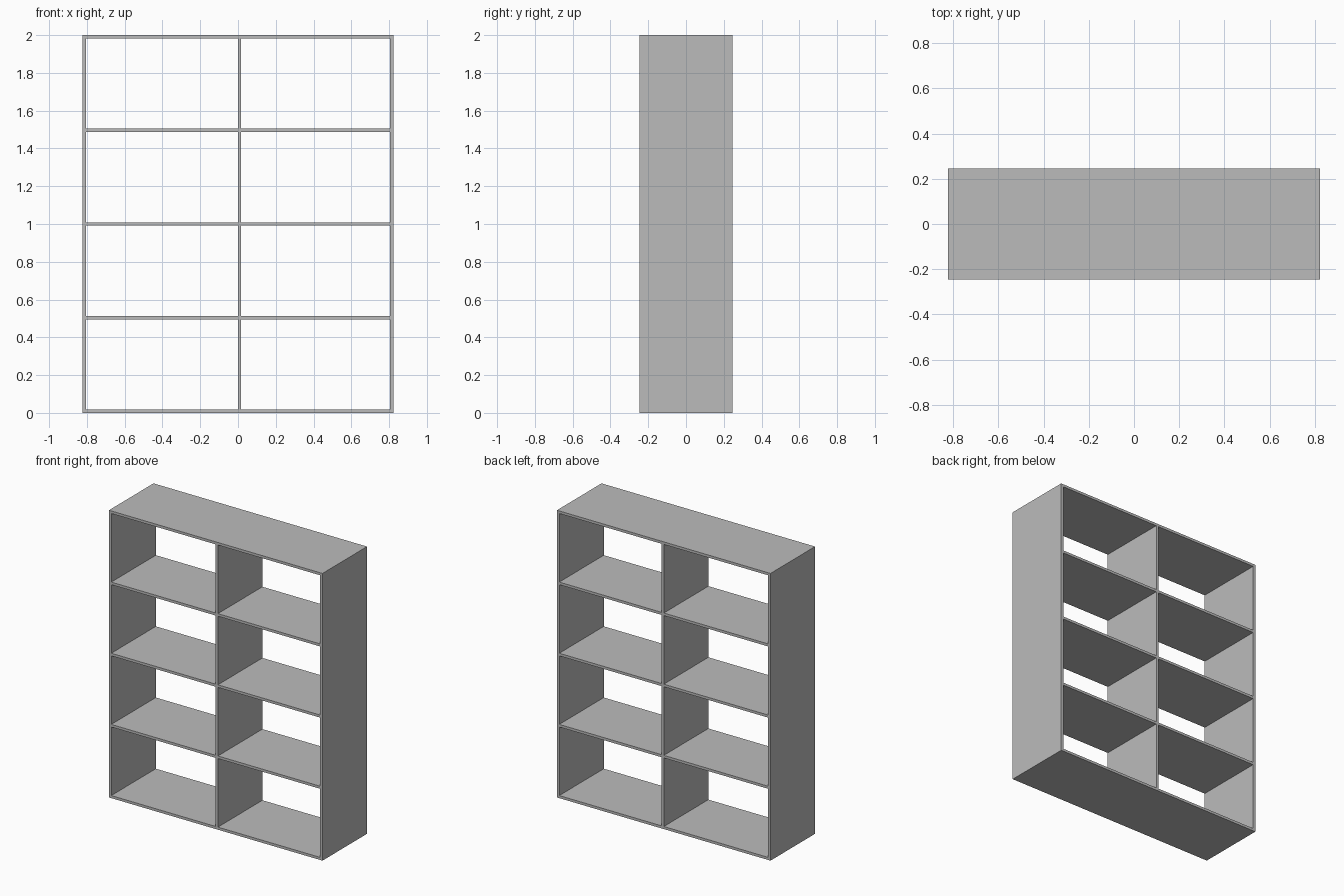
import bpy

if "Cube" in bpy.data.objects:
    bpy.data.objects.remove(bpy.data.objects["Cube"])

W, D, H, T = 1.645, 0.49, 2.0, 0.018   # overall size and board thickness

grey = bpy.data.materials.new("grey_board")
grey.diffuse_color = (0.5, 0.5, 0.5, 1)
grey.use_nodes = True
grey.node_tree.nodes["Principled BSDF"].inputs["Base Color"].default_value = grey.diffuse_color


def board(name, x0, x1, z0, z1):
    """Full-depth flat board between the given x and z limits."""
    bpy.ops.mesh.primitive_cube_add(size=1, location=((x0 + x1) / 2, 0, (z0 + z1) / 2))
    ob = bpy.context.object
    ob.name = name
    ob.scale = (x1 - x0, D, z1 - z0)
    bpy.ops.object.transform_apply(location=False, rotation=False, scale=True)
    ob.data.materials.append(grey)
    return ob


inner = W / 2 - T
mid0, mid1 = -0.001, 0.017             # divider sits just right of centre

# Outer side panels
board("left_side", -W / 2, -inner, 0, H)
board("right_side", inner, W / 2, 0, H)

# Full-width top and the divider beneath it
board("top_board", -inner, inner, H - T, H)
board("centre_divider", mid0, mid1, 0, H - T)

# Bottom boards and shelves on each side of the divider
for i in range(4):
    z = i * (H - T) / 4
    kind = "bottom" if i == 0 else f"shelf_{i}"
    board(f"{kind}_left", -inner, mid0, z, z + T)
    board(f"{kind}_right", mid1, inner, z, z + T)
